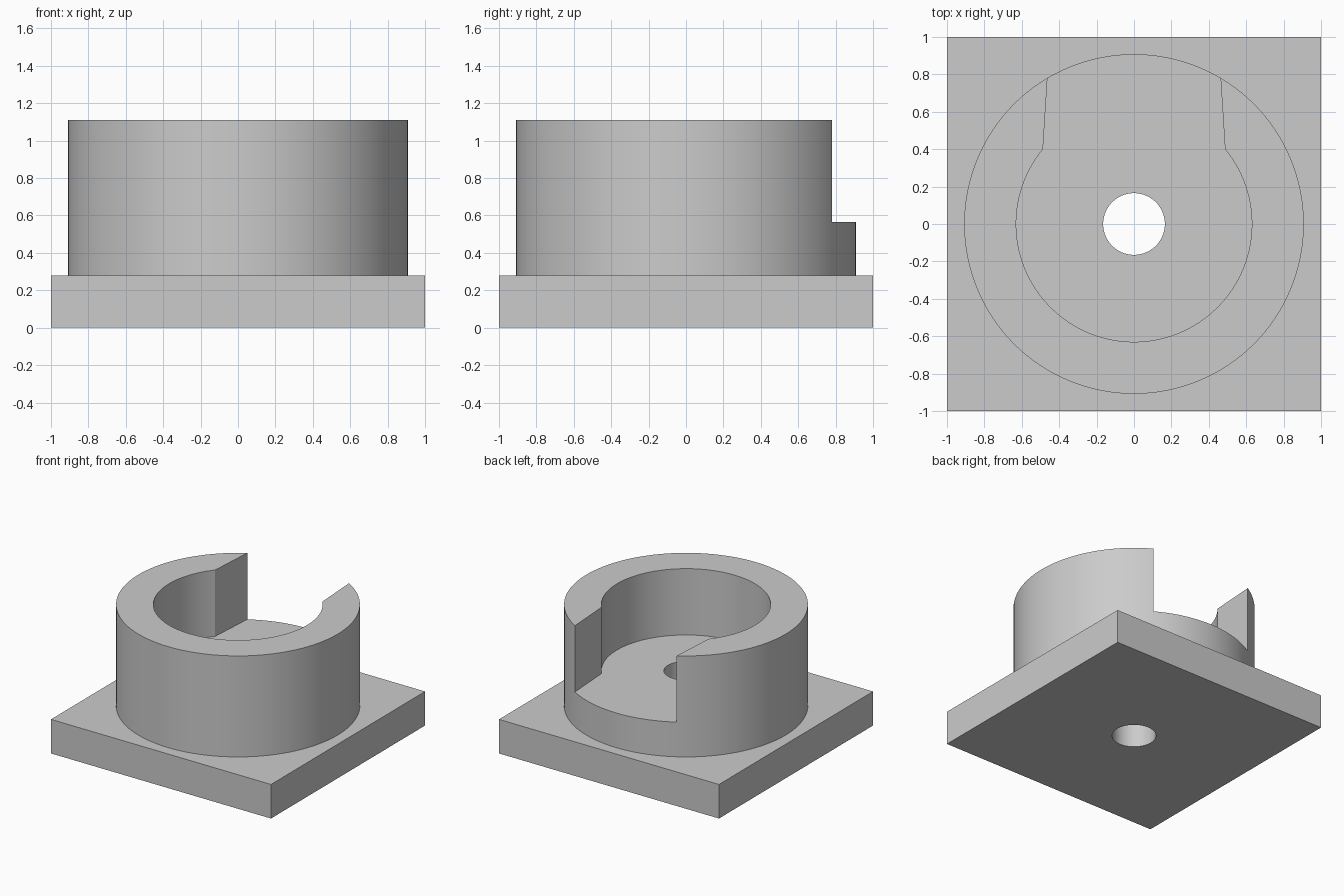
import bpy
import bmesh
from math import atan2, cos, sin, pi

if "Cube" in bpy.data.objects:
    bpy.data.objects.remove(bpy.data.objects["Cube"], do_unlink=True)

SEGMENTS = 128
PLATE_TOP, FLOOR, RIM = 0.28, 0.565, 1.11
OUTER, INNER, BORE = 0.908, 0.63, 0.165

grey = bpy.data.materials.new("plain grey")
grey.use_nodes = True
grey.diffuse_color = (0.6, 0.6, 0.6, 1)
grey.node_tree.nodes["Principled BSDF"].inputs["Base Color"].default_value = (0.6, 0.6, 0.6, 1)


def arc(radius, start, end, steps):
    angles = [start + (end - start) * i / steps for i in range(steps + 1)]
    return [(radius * cos(a), radius * sin(a)) for a in angles]


def prism(name, outline, bottom, top):
    """Extrude a counter-clockwise outline upwards."""
    bm = bmesh.new()
    face = bm.faces.new([bm.verts.new((x, y, bottom)) for x, y in outline])
    raised = bmesh.ops.extrude_face_region(bm, geom=[face], use_keep_orig=True)
    verts = [v for v in raised["geom"] if isinstance(v, bmesh.types.BMVert)]
    bmesh.ops.translate(bm, verts=verts, vec=(0, 0, top - bottom))
    bmesh.ops.recalc_face_normals(bm, faces=bm.faces)
    mesh = bpy.data.meshes.new(name)
    bm.to_mesh(mesh)
    bm.free()
    mesh.materials.append(grey)
    obj = bpy.data.objects.new(name, mesh)
    bpy.context.collection.objects.link(obj)
    return obj


def circle(radius):
    return arc(radius, 0, 2 * pi, SEGMENTS)[:-1]


# Square base plate and round drum
body = prism("flanged_socket", [(-1, -1), (1, -1), (1, 1), (-1, 1)], 0, PLATE_TOP)
drum = prism("drum", circle(OUTER), PLATE_TOP / 2, RIM)

# Round pocket that opens to the back through a slightly tapered slot
mouth = atan2(0.4, 0.487)
pocket_outline = arc(INNER, pi - mouth, 2 * pi + mouth, SEGMENTS)
pocket_outline += [(0.449, 1.0), (-0.449, 1.0)]
pocket = prism("pocket_cutter", pocket_outline, FLOOR, RIM + 0.2)

# Central through hole
bore = prism("bore_cutter", circle(BORE), -0.2, RIM)

# Combine into one solid, then drop the helpers
bpy.context.view_layer.objects.active = body
for tool, operation in ((drum, "UNION"), (pocket, "DIFFERENCE"), (bore, "DIFFERENCE")):
    tool.hide_render = True
    mod = body.modifiers.new(tool.name, "BOOLEAN")
    mod.object, mod.operation, mod.solver = tool, operation, "EXACT"
    bpy.ops.object.modifier_apply(modifier=mod.name)
    bpy.data.objects.remove(tool, do_unlink=True)

# Smooth round walls with crisp edges
bpy.ops.object.select_all(action="DESELECT")
body.select_set(True)
bpy.ops.object.shade_smooth_by_angle(angle=pi / 6)
